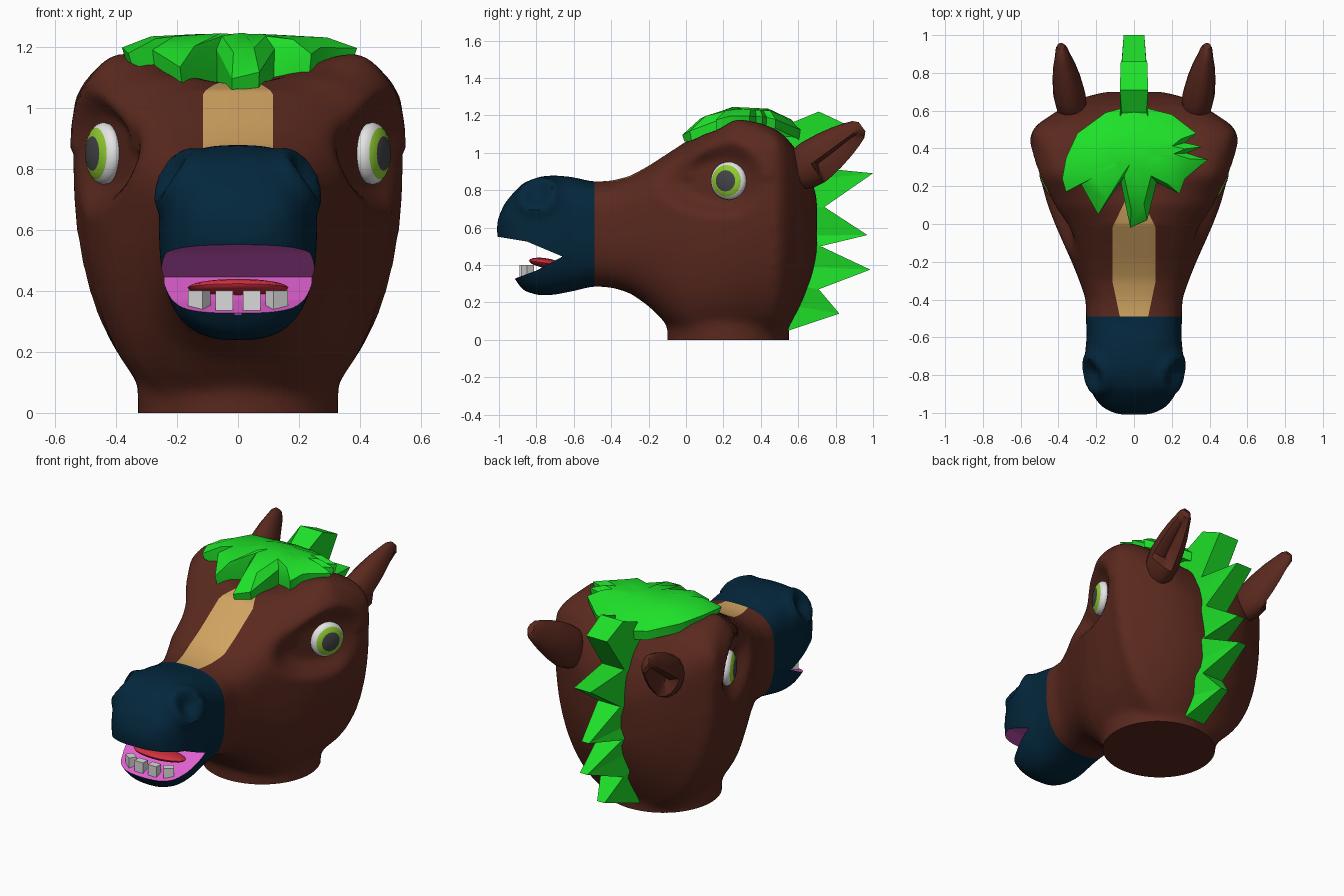
import bpy, bmesh, math
from mathutils import Vector, Matrix

cube = bpy.data.objects.get("Cube")
if cube:
    bpy.data.objects.remove(cube, do_unlink=True)


def material(name, r, g, b):
    m = bpy.data.materials.new(name)
    m.use_nodes = True
    m.diffuse_color = (r, g, b, 1)
    m.node_tree.nodes["Principled BSDF"].inputs["Base Color"].default_value = (r, g, b, 1)
    return m


BROWN = material("brown coat", .102, .022, .013)
NAVY = material("navy muzzle", .001, .02, .045)
TAN = material("tan blaze", .64, .37, .12)
PINK = material("pink mouth", .77, .12, .65)
GREEN = material("green mane", .013, .75, .022)
RED = material("red tongue", .65, .03, .05)
TOOTH = material("grey tooth", .7, .7, .7)
WHITE = material("eye white", .78, .78, .78)
IRIS = material("lime iris", .28, .6, .03)
PUPIL = material("dark pupil", .055, .06, .065)


def loft(bm, rings):
    """Skin closed rings of equal length and cap both ends."""
    loops = [[bm.verts.new(p) for p in ring] for ring in rings]
    n = len(loops[0])
    for a, b in zip(loops, loops[1:]):
        for i in range(n):
            bm.faces.new((a[i], a[(i + 1) % n], b[(i + 1) % n], b[i]))
    bm.faces.new(loops[0])
    bm.faces.new(loops[-1])
    bmesh.ops.recalc_face_normals(bm, faces=bm.faces)


def finish(bm, name, mats, angle=None):
    me = bpy.data.meshes.new(name)
    bm.to_mesh(me)
    bm.free()
    ob = bpy.data.objects.new(name, me)
    bpy.context.collection.objects.link(ob)
    for m in mats:
        me.materials.append(m)
    if angle:
        activate(ob)
        bpy.ops.object.shade_smooth_by_angle(angle=math.radians(angle))
    return ob


def activate(ob):
    bpy.ops.object.select_all(action='DESELECT')
    ob.select_set(True)
    bpy.context.view_layer.objects.active = ob


def interp(points, t):
    """Height on a polyline sorted by its first value."""
    for (a, za), (b, zb) in zip(points, points[1:]):
        if t <= b:
            return za + (zb - za) * max(0, (t - a) / (b - a))
    return points[-1][1]


def clamp(v):
    return min(1, max(0, v))


def power(v, p):
    return math.copysign(abs(v) ** p, v)


# Head: sections along y (y, half width, bottom, top)
STATIONS = [(-1.01, .09, .54, .64), (-.97, .17, .44, .73), (-.92, .21, .33, .79), (-.87, .235, .26, .84),
            (-.78, .255, .235, .875), (-.7, .262, .24, .88), (-.6, .25, .26, .87), (-.5, .255, .285, .845),
            (-.4, .255, .28, .85), (-.3, .29, .25, .875), (-.2, .33, .18, .93), (-.1, .375, .08, .995),
            (0, .42, 0, 1.06), (.1, .46, -.02, 1.125), (.25, .505, -.02, 1.17), (.4, .53, -.02, 1.17),
            (.48, .55, -.01, 1.14), (.53, .51, .03, 1.1), (.58, .435, .12, 1.04), (.63, .355, .22, .96),
            (.67, .27, .33, .87), (.7, .15, .45, .75)]


def section(y, w, lo, hi):
    k = clamp((y + .5) / .9)
    mid = lo + (.62 + .17 * k) * (hi - lo)
    low = 2.8 - .4 * clamp((y - .15) / .33)
    top = 2.8 + 1.3 * clamp(y / .35)
    ring = []
    for i in range(40):
        a = math.tau * i / 40
        c, s = math.cos(a), math.sin(a)
        n = top if s > 0 else low
        ring.append((w * power(c, 2 / n), y, mid + power(s, 2 / n) * (hi - mid if s > 0 else mid - lo)))
    return ring


bm = bmesh.new()
loft(bm, [section(*s) for s in STATIONS])
# Neck stump, trimmed flat at the ground later
loft(bm, [[(.33 * math.cos(math.tau * i / 40), .225 + .325 * math.sin(math.tau * i / 40), z)
           for i in range(40)] for z in (-.1, .25)])
head = finish(bm, "head", [BROWN, NAVY, TAN, PINK])
activate(head)
mod = head.modifiers.new("fuse", 'REMESH')
mod.mode = 'VOXEL'
mod.voxel_size = .022
bpy.ops.object.modifier_apply(modifier=mod.name)
mod = head.modifiers.new("soften", 'SMOOTH')
mod.iterations = 10
bpy.ops.object.modifier_apply(modifier=mod.name)

# Nostrils, eye sockets, brow ridges and the hollow between the brows
bm = bmesh.new()
bm.from_mesh(head.data)
bm.normal_update()
nostril = Vector((.2, -.79, .765))
brow = Vector((.41, .27, 1.13))
for v in bm.verts:
    side = 1 if v.co.x > 0 else -1
    x, y, z = abs(v.co.x), v.co.y, v.co.z
    d = (Vector((x, y, z)) - nostril).length
    if d < .2:
        v.co += v.normal * (.022 * math.exp(-((d - .09) / .03) ** 2) - .04 * math.exp(-(d / .05) ** 2))
    dy, dz = y - .22, z - .85
    if x > .25 and math.hypot(dy, dz) < .5:
        # the socket runs forward into the cheek so the eye looks ahead
        r = math.hypot(dy if dy > 0 else dy * .5, dz)
        k = clamp((.21 - r) / .11)
        x += (min(x, .425 + .45 * dy) - x) * k * k * (3 - 2 * k)
        if dz > 0:
            x += .012 * math.exp(-((math.hypot(dy, dz) - .21) / .04) ** 2)
        v.co.x = side * x
        v.co.z += .04 * math.exp(-((Vector((x, y, z)) - brow).length / .11) ** 2)
    if z > .9:
        v.co.z -= .085 * math.exp(-(x / .2) ** 2) * clamp(y / .2) * clamp((.62 - y) / .15)


def cut(co, no, clear=False):
    bmesh.ops.bisect_plane(bm, geom=bm.verts[:] + bm.edges[:] + bm.faces[:], dist=1e-5,
                           plane_co=co, plane_no=no, clear_inner=clear)


cut((0, 0, 0), (0, 0, 1), True)
bmesh.ops.holes_fill(bm, edges=[e for e in bm.edges if e.is_boundary], sides=0)
cut((0, -.49, 0), (0, 1, 0))
for s in (-1, 1):
    cut((s * .115, 0, 0), (1, 0, 0))
    cut((s * .075, -.49, 0), (s * .19, -.04, 0))
    cut((s * .115, -.02, 0), (s * .24, .115, 0))
bmesh.ops.recalc_face_normals(bm, faces=bm.faces)
bm.to_mesh(head.data)
bm.free()

# Open mouth: a wedge cut right across the muzzle
PALATE = [(-1.15, .575), (-.85, .525), (-.66, .445)]
FLOOR = [(-1.15, .295), (-.92, .325), (-.8, .37), (-.66, .445)]
outline = PALATE + FLOOR[-2::-1]
bm = bmesh.new()
loft(bm, [[(x, y, z) for y, z in outline] for x in (-.5, .5)])
cutter = finish(bm, "mouth_cutter", [])
cutter.hide_render = True
activate(head)
mod = head.modifiers.new("mouth", 'BOOLEAN')
mod.operation = 'DIFFERENCE'
mod.solver = 'EXACT'
mod.object = cutter
bpy.ops.object.modifier_apply(modifier=mod.name)
bpy.data.objects.remove(cutter, do_unlink=True)

# Coat colours by region
for f in head.data.polygons:
    x, y, z = f.center
    f.material_index = 0
    blaze = min(.115, .075 + (y + .49) * .04 / .19, .115 - (y + .02) * .115 / .24)
    if y < -.49:
        f.material_index = 1
        gap = min(abs(z - interp(PALATE, y)), abs(z - interp(FLOOR, y)))
        if y < -.655 and gap < .006 and abs(f.normal.x) < .01 and abs(f.normal.z) > .5:
            f.material_index = 3
    elif f.normal.z > .3 and z > .7 and abs(x) < blaze:
        f.material_index = 2
activate(head)
bpy.ops.object.shade_smooth_by_angle(angle=math.radians(38))

for side, label in ((1, "left"), (-1, "right")):
    # Eye: flattened ball, coloured in rings around its axis
    bm = bmesh.new()
    bmesh.ops.create_uvsphere(bm, u_segments=24, v_segments=16, radius=1)
    for f in bm.faces:
        c = f.calc_center_median()
        r = math.hypot(c.x, c.y)
        f.material_index = 2 if r < .6 else 1 if r < .82 else 0
    aim = Vector((side * .91, -.41, 0)).to_track_quat('Z', 'Y').to_matrix().to_4x4()
    bm.transform(Matrix.Translation((side * .44, .228, .85)) @ aim @ Matrix.Diagonal((.102, .102, .05, 1)))
    finish(bm, label + "_eye", [WHITE, IRIS, PUPIL], 60)

    # Ear: tapered loft, hollowed on the side facing outward and back
    base, tip = Vector((side * .325, .585, .88)), Vector((side * .382, .915, 1.12))
    wide = (tip - base).normalized().cross(Vector((1, 0, 0))).normalized()
    rings = []
    for t, ru, rv in ((0, .09, .065), (.1, .112, .08), (.25, .122, .085), (.32, .122, .085), (.55, .11, .075),
                      (.75, .092, .06), (.9, .074, .043), (1.02, .055, .032), (1.08, .03, .02)):
        ring = []
        for i in range(16):
            a = math.tau * i / 16
            dent = {1: .45, 2: .15, 3: .45}.get(i, 1) if .3 < t < .95 else 1
            ring.append(base.lerp(tip, t) + wide * ru * dent * math.cos(a)
                        + Vector((side * rv * dent * math.sin(a), 0, 0)))
        rings.append(ring)
    bm = bmesh.new()
    loft(bm, rings)
    finish(bm, label + "_ear", [BROWN], 45)

    # Lower teeth
    for place, x, y, turn in (("inner", .045, -.868, 0), ("outer", .127, -.848, .6)):
        bm = bmesh.new()
        bmesh.ops.create_cube(bm, size=1)
        bm.transform(Matrix.Translation((side * x, y, .367)) @ Matrix.Rotation(side * turn, 4, 'Z')
                     @ Matrix.Diagonal((.058, .045, .068, 1)))
        finish(bm, f"{label}_{place}_tooth", [TOOTH])

# Tongue
bm = bmesh.new()
bmesh.ops.create_uvsphere(bm, u_segments=20, v_segments=10, radius=1)
bm.transform(Matrix.Translation((0, -.75, .41)) @ Matrix.Rotation(-.15, 4, 'X') @ Matrix.Diagonal((.165, .09, .026, 1)))
finish(bm, "tongue", [RED], 40)

# Forelock: ragged cap resting on the crown, its underside filling the hollow
RAGGED = [(0, .63), (-.15, .59), (-.3, .48), (-.36, .35), (-.38, .24), (-.36, .17), (-.28, .21), (-.19, .05),
          (-.07, .22), (-.02, -.02), (.07, .02), (.12, .22), (.24, .16), (.27, .24), (.39, .34), (.28, .375),
          (.36, .41), (.27, .43), (.33, .48), (.2, .58)]
CROWN = [(-.02, 1.07), (.1, 1.135), (.25, 1.175), (.45, 1.165), (.63, 1.09)]
rings = []
for scale, lift in ((.97, None), (1, .025), (.75, .06), (.3, .07)):
    pts = [(x * scale, .36 + (y - .36) * scale) for x, y in RAGGED]
    rings.append([(x, y, 1.06 + .7 * x * x if lift is None else interp(CROWN, y) + lift) for x, y in pts])
bm = bmesh.new()
loft(bm, rings)
finish(bm, "forelock", [GREEN], 30)

# Mane: spiky crest down the back (y, z, half width)
CREST = [(.54, 1.12, .06), (.71, 1.22, .075), (.86, 1.15, .07), (.7, .92, .075), (1, .89, .055), (.74, .71, .075),
         (.97, .56, .025), (.72, .5, .075), (.985, .375, .025), (.71, .27, .075), (.82, .14, .025), (.55, .05, .07)]
bm = bmesh.new()
loft(bm, [[(-w, y, z), (w, y, z), (.075, .46, z * .85 + .08), (-.075, .46, z * .85 + .08)] for y, z, w in CREST])
finish(bm, "mane", [GREEN])
